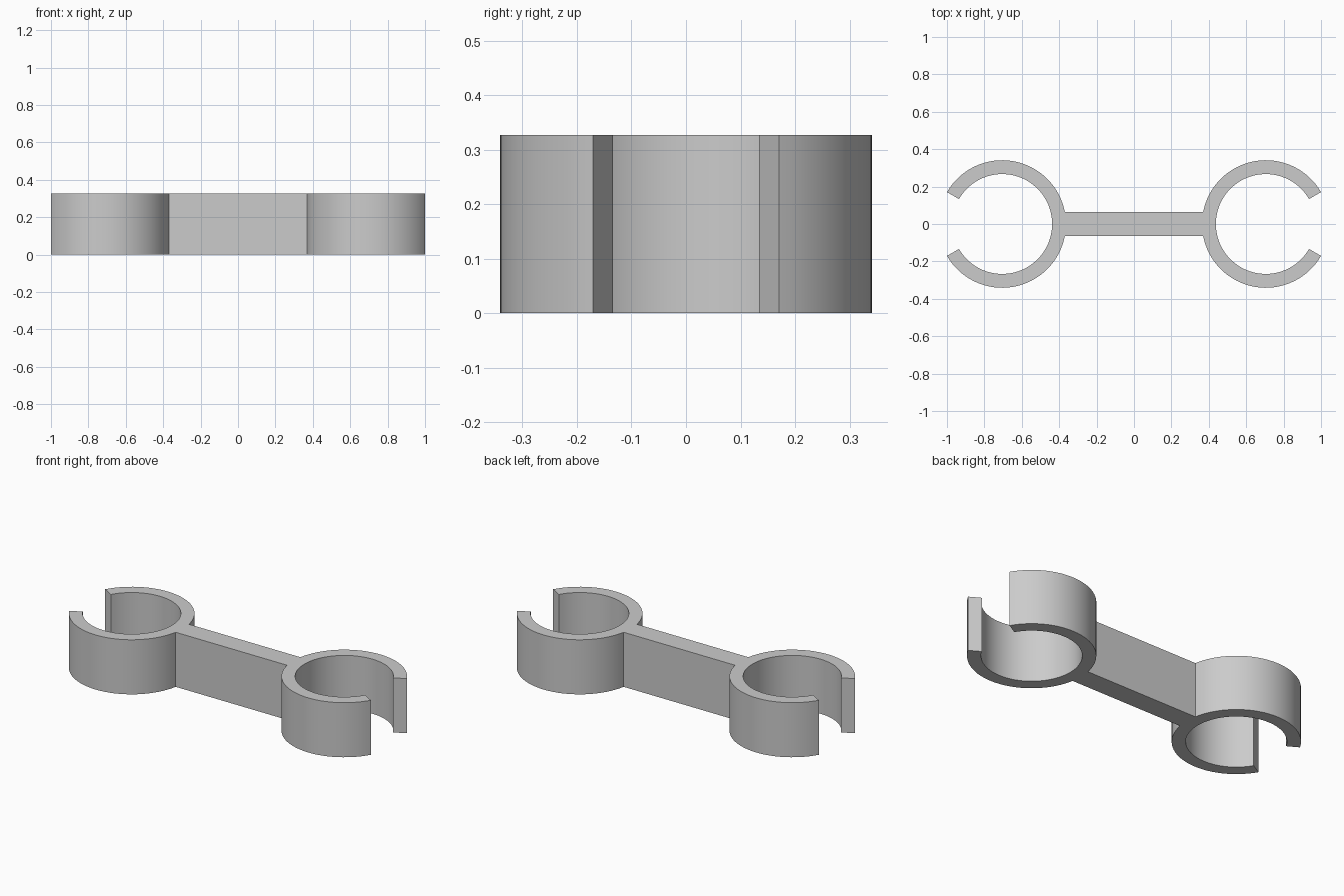
import bpy
import bmesh
from math import asin, cos, sin, radians, pi

default = bpy.data.objects.get("Cube")
if default:
    bpy.data.objects.remove(default, do_unlink=True)

HEIGHT = 0.327
OUTER, INNER = 0.341, 0.267
CENTRE = 1 - OUTER * cos(radians(30))
BAR_HALF = 0.063
MOUTH = radians(30)
STEPS = 64


def arc(radius, start, end, steps):
    """Points along an arc around the ring centre on the +x side."""
    angles = [start + (end - start) * i / steps for i in range(steps + 1)]
    return [(CENTRE + radius * cos(a), radius * sin(a)) for a in angles]


# Outline of one open ring, from the lower bar corner to the upper one
join = asin(BAR_HALF / OUTER)
half = arc(OUTER, pi + join, 2 * pi - MOUTH, STEPS // 2)
half += arc(INNER, 2 * pi - MOUTH, MOUTH, STEPS)
half += arc(OUTER, MOUTH, pi - join, STEPS // 2)

# The other ring is the same outline turned half round; the bar joins them
outline = half + [(-x, -y) for x, y in half]

bm = bmesh.new()
base = bm.faces.new([bm.verts.new((x, y, 0)) for x, y in outline])
raised = bmesh.ops.extrude_face_region(bm, geom=[base], use_keep_orig=True)
top = [v for v in raised["geom"] if isinstance(v, bmesh.types.BMVert)]
bmesh.ops.translate(bm, verts=top, vec=(0, 0, HEIGHT))
bmesh.ops.recalc_face_normals(bm, faces=bm.faces)
mesh = bpy.data.meshes.new("double_clip")
bm.to_mesh(mesh)
bm.free()

# Plain grey material
grey = bpy.data.materials.new("light_grey")
grey.use_nodes = True
colour = (0.6, 0.6, 0.6, 1)
grey.diffuse_color = colour
grey.node_tree.nodes["Principled BSDF"].inputs["Base Color"].default_value = colour
mesh.materials.append(grey)

clip = bpy.data.objects.new("double_clip", mesh)
bpy.context.collection.objects.link(clip)

# Smooth curved walls, sharp rims and corners
bpy.ops.object.select_all(action="DESELECT")
clip.select_set(True)
bpy.context.view_layer.objects.active = clip
bpy.ops.object.shade_smooth_by_angle(angle=radians(30))
